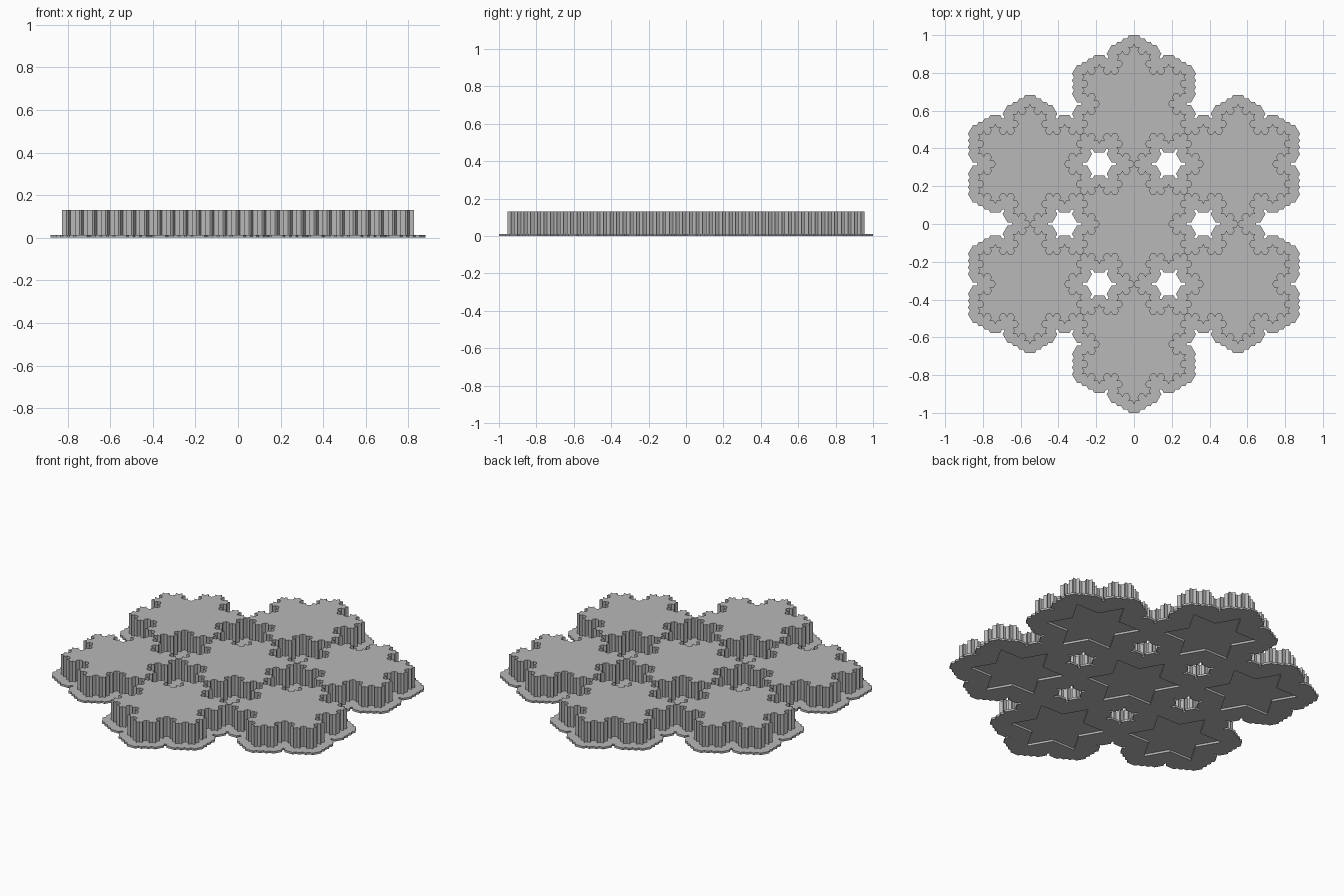
import bpy
import bmesh
import math
from mathutils import Vector
from mathutils.geometry import delaunay_2d_cdt

RADIUS = 0.318        # centre to tip of one flake
RIM = 0.053           # corner radius of the hexagon that widens the base
BASE = 0.012          # base thickness
HEIGHT = 0.131        # overall height

if "Cube" in bpy.data.objects:
    bpy.data.objects.remove(bpy.data.objects["Cube"], do_unlink=True)

grey = bpy.data.materials.new("light_grey")
grey.use_nodes = True
grey.diffuse_color = (0.48, 0.48, 0.48, 1)
grey.node_tree.nodes["Principled BSDF"].inputs["Base Color"].default_value = grey.diffuse_color


def polar(r, degrees):
    a = math.radians(degrees)
    return complex(r * math.cos(a), r * math.sin(a))


def snowflake(r, level):
    """Counter-clockwise outline grown by adding a peak to each edge."""
    pts = [polar(r, a) for a in (90, 210, 330)]
    for _ in range(level):
        grown = []
        for i, p in enumerate(pts):
            d = (pts[(i + 1) % len(pts)] - p) / 3
            grown += [p, p + d, p + d + d * polar(1, -60), p + 2 * d]
        pts = grown
    return pts


def overlay(polygons):
    """Overlay polygons: flat points, triangles, source polygons per triangle."""
    coords, faces = [], []
    for poly in polygons:
        faces.append(list(range(len(coords), len(coords) + len(poly))))
        coords += [Vector((p.real, p.imag)) for p in poly]
    res = delaunay_2d_cdt(coords, [], faces, 0, 1e-5)
    return res[0], res[2], res[5]


def outer_outline(polygons):
    """Outline of the union of the polygons, without straight-line points."""
    pts, tris, src = overlay(polygons)
    edges = set()
    for tri, ids in zip(tris, src):
        if ids:
            edges |= {(tri[i], tri[(i + 1) % len(tri)]) for i in range(len(tri))}
    follow = {a: b for a, b in edges if (b, a) not in edges}
    start = max(follow, key=lambda i: pts[i].x)
    loop, cur = [start], follow[start]
    while cur != start and len(loop) <= len(follow):
        loop.append(cur)
        cur = follow[cur]
    loop = [complex(*pts[i]) for i in loop]
    area = sum((a.conjugate() * b).imag for a, b in zip(loop, loop[1:] + loop[:1]))
    if area < 0:
        loop.reverse()
    clean = []
    for i, p in enumerate(loop):
        u, v = p - loop[i - 1], loop[(i + 1) % len(loop)] - p
        if abs((u.conjugate() * v).imag) > 0.01 * abs(u) * abs(v):
            clean.append(p)
    return clean


def slab(name, pts, faces, z0, z1):
    """Extrude flat faces from z0 to z1."""
    bm = bmesh.new()
    verts = [bm.verts.new((p[0], p[1], z0)) for p in pts]
    for f in faces:
        bm.faces.new([verts[i] for i in f])
    bmesh.ops.delete(bm, geom=[v for v in bm.verts if not v.link_faces], context='VERTS')
    geom = bmesh.ops.extrude_face_region(bm, geom=bm.faces[:], use_keep_orig=True)["geom"]
    top = [g for g in geom if isinstance(g, bmesh.types.BMVert)]
    bmesh.ops.translate(bm, verts=top, vec=(0, 0, z1 - z0))
    bmesh.ops.recalc_face_normals(bm, faces=bm.faces[:])
    mesh = bpy.data.meshes.new(name)
    bm.to_mesh(mesh)
    bm.free()
    mesh.materials.append(grey)
    obj = bpy.data.objects.new(name, mesh)
    bpy.context.collection.objects.link(obj)
    return obj


centres = [0j] + [polar(2 * RADIUS, 30 + 60 * k) for k in range(6)]
flake = snowflake(RADIUS, 3)

# Base sheet: widened flakes joined together, with a star opening under each
hexagon = [polar(RIM, 60 * k) for k in range(6)]
wide = outer_outline([flake] + [[p + h for h in hexagon] for p in flake])
star = snowflake(0.8 * RADIUS, 1)
layers = [[p + c for p in shape] for shape in (wide, star) for c in centres]
pts, tris, src = overlay(layers)
solid = [t for t, ids in zip(tris, src) if ids and max(ids) < len(centres)]
slab("base_sheet", pts, solid, 0, BASE)

# Raised flakes: one in the middle and six around it, tip to tip
for n, c in enumerate(centres):
    outline = [((p + c).real, (p + c).imag) for p in flake]
    slab(f"raised_flake_{n + 1}", outline, [range(len(outline))], BASE, HEIGHT)
